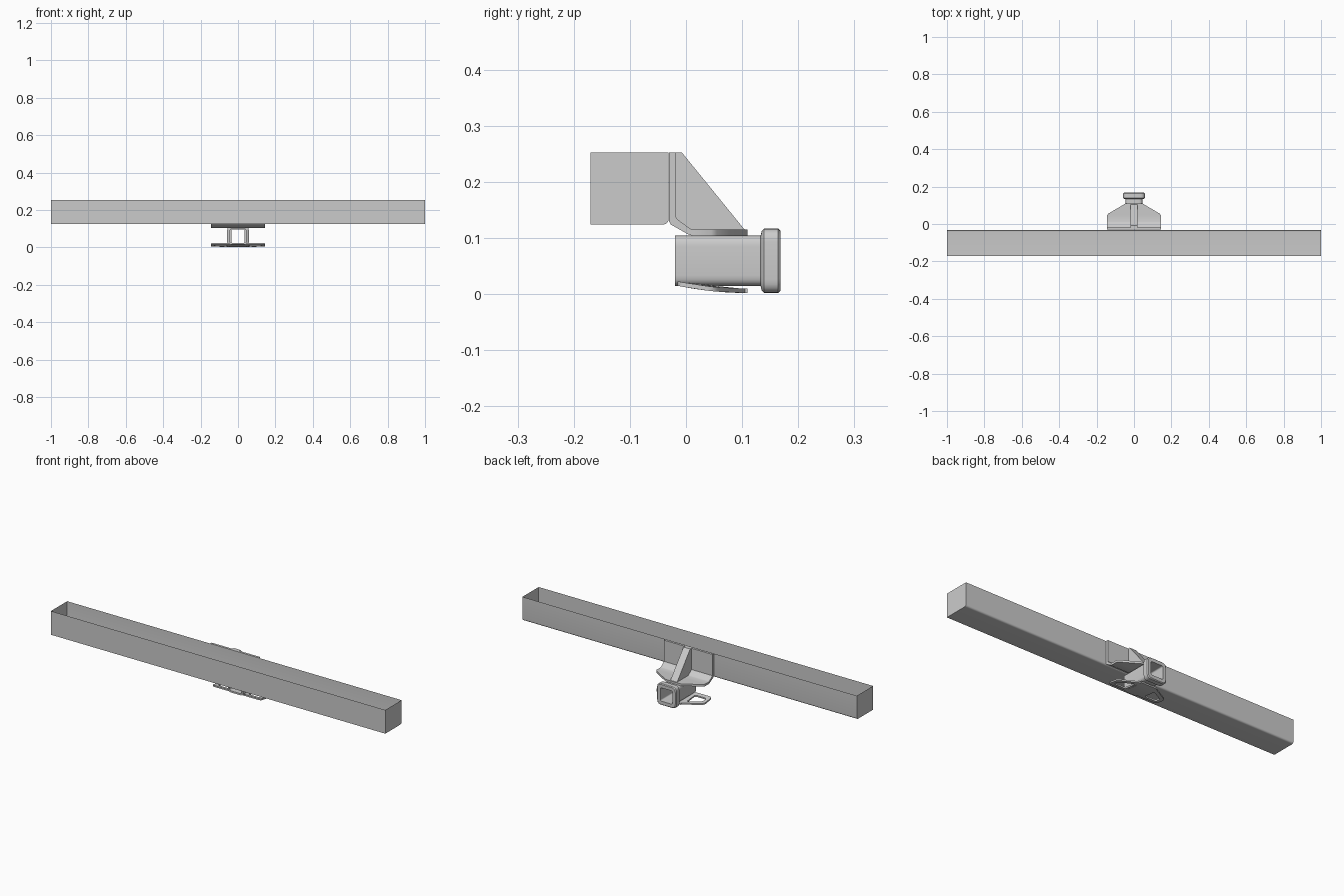
import bpy, bmesh, math
from mathutils import Vector

if "Cube" in bpy.data.objects:
    bpy.data.objects.remove(bpy.data.objects["Cube"])


def finish(bm, name, angle=35):
    bmesh.ops.recalc_face_normals(bm, faces=bm.faces)
    me = bpy.data.meshes.new(name)
    bm.to_mesh(me)
    bm.free()
    ob = bpy.data.objects.new(name, me)
    bpy.context.collection.objects.link(ob)
    bpy.ops.object.select_all(action='DESELECT')
    ob.select_set(True)
    bpy.context.view_layer.objects.active = ob
    bpy.ops.object.shade_smooth_by_angle(angle=math.radians(angle))
    return ob


def loft(bm, rings, closed=False, caps=True):
    vs = [[bm.verts.new(p) for p in r] for r in rings]
    n = len(vs[0])
    for i in range(len(vs) if closed else len(vs) - 1):
        a, b = vs[i], vs[(i + 1) % len(vs)]
        for j in range(n):
            k = (j + 1) % n
            bm.faces.new((a[j], a[k], b[k], b[j]))
    if caps and not closed:
        bm.faces.new(vs[0])
        bm.faces.new(vs[-1])


def rounded(pts, r, seg=5):
    """2D polygon with rounded corners (quadratic fillets)."""
    out = []
    for i, p in enumerate(pts):
        p, a, b = Vector(p), Vector(pts[i - 1]), Vector(pts[(i + 1) % len(pts)])
        s, e = p + (a - p).normalized() * r, p + (b - p).normalized() * r
        for k in range(seg + 1):
            t = k / seg
            out.append((1 - t) ** 2 * s + 2 * t * (1 - t) * p + t * t * e)
    return out


# cross beam: thin open-topped trough with end caps and a rounded rear lower edge
bm = bmesh.new()
prof = [(-0.17, 0.252), (-0.17, 0.124)]
for k in range(7):
    a = math.pi / 2 * k / 6
    prof.append((-0.041 + 0.01 * math.sin(a), 0.134 - 0.01 * math.cos(a)))
prof.append((-0.031, 0.252))
ends = [[bm.verts.new((x, y, z)) for y, z in prof] for x in (-1, 1)]
for j in range(len(prof) - 1):
    bm.faces.new((ends[0][j], ends[0][j + 1], ends[1][j + 1], ends[1][j]))
for e in ends:
    bm.faces.new(e)
finish(bm, "cross_beam")

# bent upper bracket plate: (front y, front z, back y, back z, half width)
bm = bmesh.new()
stations = [(-0.0305, 0.252, -0.018, 0.252, 0.145),
            (-0.0305, 0.130, -0.018, 0.137, 0.145),
            (-0.027, 0.124, -0.015, 0.133, 0.145),
            (0.003, 0.107, 0.007, 0.117, 0.145),
            (0.012, 0.104, 0.013, 0.115, 0.145),
            (0.045, 0.104, 0.045, 0.115, 0.145),
            (0.055, 0.104, 0.055, 0.115, 0.138),
            (0.110, 0.104, 0.110, 0.115, 0.045)]
loft(bm, [[(-w, y0, z0), (w, y0, z0), (w, y1, z1), (-w, y1, z1)]
          for y0, z0, y1, z1, w in stations])
finish(bm, "bracket_plate")

# central gusset rib
bm = bmesh.new()
rib = [(-0.019, 0.252), (-0.007, 0.252), (0.106, 0.113), (0.012, 0.113), (-0.019, 0.136)]
loft(bm, [[(x, y, z) for y, z in rib] for x in (-0.02, 0.02)])
finish(bm, "gusset_rib")

# receiver tube with reinforced collar: hollow rounded square (y, half size)
bm = bmesh.new()
sections = [(-0.02, 0.045), (0.133, 0.045), (0.135, 0.053), (0.139, 0.0575),
            (0.164, 0.0575), (0.168, 0.0535), (0.168, 0.036), (-0.02, 0.036)]
rings = []
for y, h in sections:
    sq = rounded([(-h, -h), (h, -h), (h, h), (-h, h)], 0.42 * h if h > 0.04 else 0.008)
    rings.append([(p.x, y, p.y + 0.0595) for p in sq])
loft(bm, rings, closed=True)
finish(bm, "receiver_tube")


# curved lower plate with a chain loop on each side
def plate_z(y):
    return 0.002 + 0.013 * max(0.0, (0.11 - y) / 0.125) ** 2


outer = rounded([(0.04, -0.015), (0.145, -0.015), (0.145, 0.05), (0.04, 0.11)], 0.014)
inner = rounded([(0.058, 0.006), (0.127, 0.006), (0.127, 0.038), (0.058, 0.078)], 0.012)
T = 0.008
for side, label in ((-1, "left"), (1, "right")):
    bm = bmesh.new()
    loft(bm, [[(side * p.x, p.y, plate_z(p.y) + dz) for p in ring]
              for ring, dz in ((outer, 0), (outer, T), (inner, T), (inner, 0))], closed=True)
    finish(bm, "chain_loop_" + label)

bm = bmesh.new()
rings = []
for k in range(9):
    y = -0.015 + 0.125 * k / 8
    z = plate_z(y)
    rings.append([(-0.047, y, z), (0.047, y, z), (0.047, y, z + T), (-0.047, y, z + T)])
loft(bm, rings)
finish(bm, "lower_plate")
